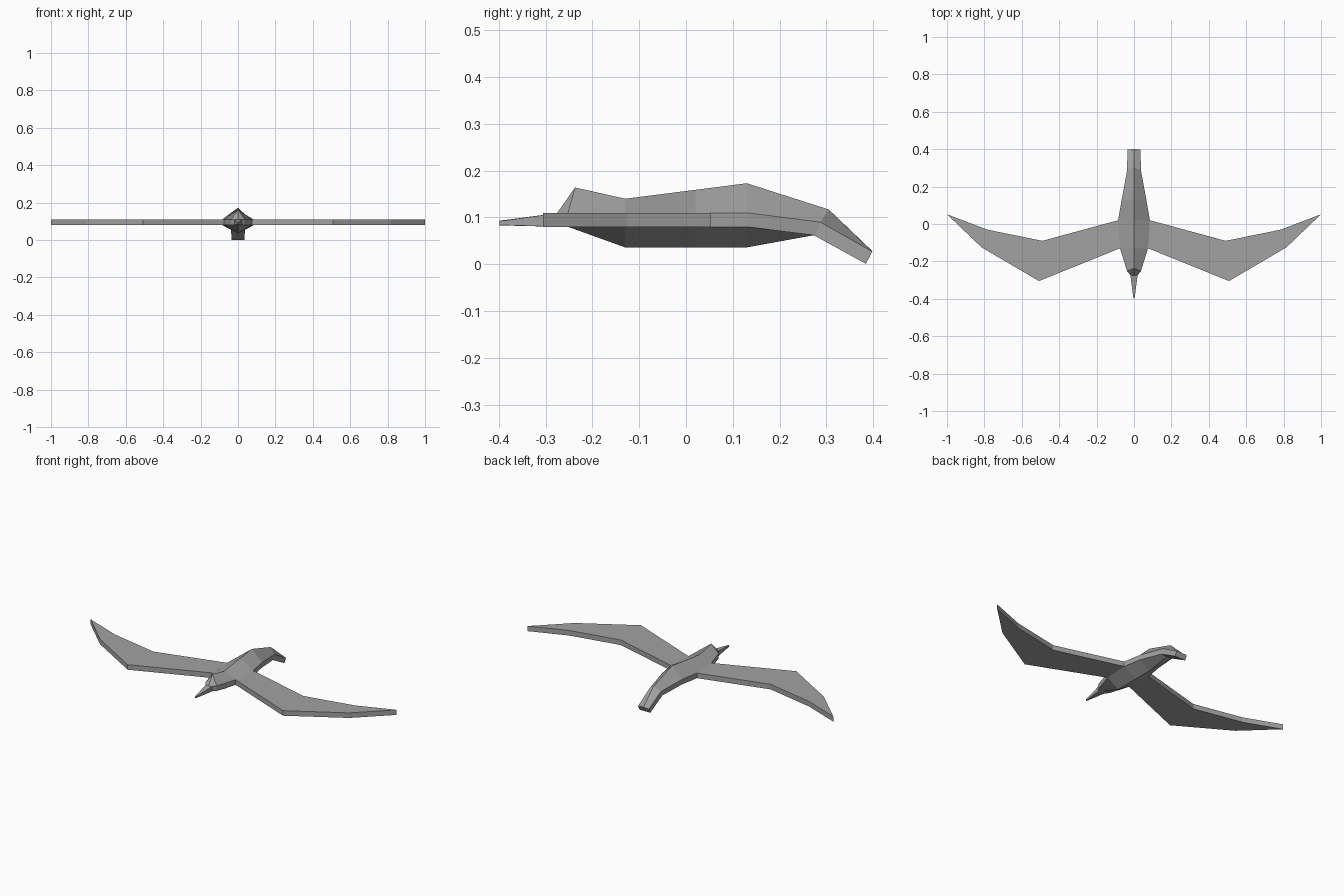
import bpy
import bmesh

cube = bpy.data.objects.get("Cube")
if cube:
    bpy.data.objects.remove(cube, do_unlink=True)

# Single plumage colour
grey = bpy.data.materials.new("plumage_grey")
colour = (0.36, 0.36, 0.36, 1.0)
grey.use_nodes = True
grey.diffuse_color = colour
grey.node_tree.nodes["Principled BSDF"].inputs["Base Color"].default_value = colour


def finish(name, bm):
    bmesh.ops.recalc_face_normals(bm, faces=bm.faces[:])
    mesh = bpy.data.meshes.new(name)
    bm.to_mesh(mesh)
    bm.free()
    mesh.materials.append(grey)
    obj = bpy.data.objects.new(name, mesh)
    bpy.context.collection.objects.link(obj)
    return obj


def loft(name, stations):
    """Skin six-sided rings: half width, then (y, z) of ridge, upper side, lower side, keel."""
    bm = bmesh.new()
    rings = []
    for w, ridge, upper, lower, keel in stations:
        points = [(0, *ridge), (w, *upper), (w, *lower),
                  (0, *keel), (-w, *lower), (-w, *upper)]
        rings.append([bm.verts.new(p) for p in points])
    for a, b in zip(rings, rings[1:]):
        for i in range(6):
            j = (i + 1) % 6
            bm.faces.new((a[i], a[j], b[j], b[i]))
    bm.faces.new(rings[0])
    bm.faces.new(rings[-1])
    return finish(name, bm)


TOP, BOTTOM = 0.11, 0.08

# Body with head in front and drooping tail behind
loft("body", [
    (0.018, (-0.275, TOP), (-0.275, TOP), (-0.27, BOTTOM), (-0.27, BOTTOM)),
    (0.037, (-0.237, 0.164), (-0.252, TOP), (-0.252, BOTTOM), (-0.252, BOTTOM)),
    (0.075, (-0.13, 0.14), (-0.13, TOP), (-0.13, BOTTOM), (-0.13, 0.036)),
    (0.085, (0.02, 0.159), (0.02, TOP), (0.02, BOTTOM), (0.02, 0.036)),
    (0.066, (0.13, 0.173), (0.13, TOP), (0.13, BOTTOM), (0.13, 0.036)),
    (0.037, (0.305, 0.117), (0.287, 0.09), (0.273, 0.062), (0.273, 0.062)),
    (0.035, (0.396, 0.03), (0.398, 0.027), (0.384, 0.001), (0.384, 0.001)),
])

# Tapered beak
loft("beak", [
    (0.02, (-0.27, TOP), (-0.27, TOP), (-0.27, BOTTOM), (-0.27, BOTTOM)),
    (0.003, (-0.398, 0.093), (-0.398, 0.092), (-0.398, 0.084), (-0.398, 0.083)),
])

# Flat swept wings, mirrored
outline = [(0.0, -0.13), (0.075, -0.13), (0.508, -0.305), (0.815, -0.125),
           (1.0, 0.052), (0.785, -0.03), (0.49, -0.09), (0.085, 0.02), (0.0, 0.02)]
for side, name in ((1, "left_wing"), (-1, "right_wing")):
    bm = bmesh.new()
    face = bm.faces.new([bm.verts.new((side * x, y, BOTTOM)) for x, y in outline])
    extruded = bmesh.ops.extrude_face_region(bm, geom=[face])["geom"]
    verts = [v for v in extruded if isinstance(v, bmesh.types.BMVert)]
    bmesh.ops.translate(bm, verts=verts, vec=(0, 0, TOP - BOTTOM))
    finish(name, bm)
